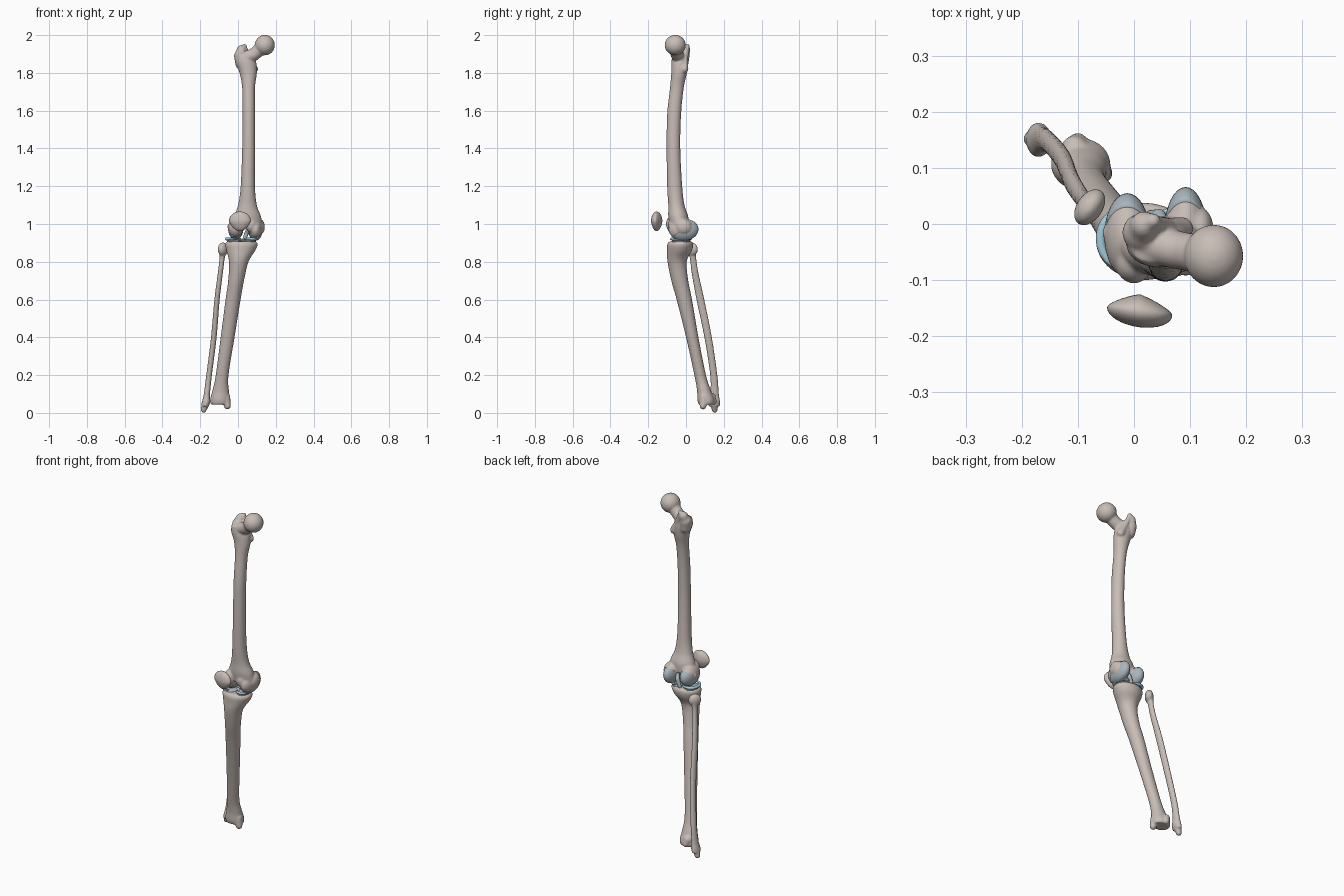
import bpy, bmesh, math
from mathutils import Vector, Matrix


def material(name, rgb):
    m = bpy.data.materials.new(name)
    m.diffuse_color = (*rgb, 1)
    return m


BONE = material("bone", (0.58, 0.51, 0.47))
CARTILAGE = material("cartilage", (0.40, 0.47, 0.51))
MENISCUS = material("meniscus", (0.36, 0.60, 0.70))


def blob(bm, centre, radii, yaw=0, tilt=0):
    """Ellipsoid, turned about z (yaw) and x (tilt), in degrees."""
    mat = (Matrix.Translation(centre) @ Matrix.Rotation(math.radians(yaw), 4, 'Z')
           @ Matrix.Rotation(math.radians(tilt), 4, 'X') @ Matrix.Diagonal((*radii, 1)))
    return bmesh.ops.create_uvsphere(bm, u_segments=32, v_segments=20, radius=1, matrix=mat)["verts"]


def chain(bm, *balls):
    """Tapered capsules running through (x, y, z, r) balls."""
    for a, b in zip(balls, balls[1:]):
        pa, pb = Vector(a[:3]), Vector(b[:3])
        turn = (pb - pa).to_track_quat('Z', 'Y')
        for v in bmesh.ops.create_uvsphere(bm, u_segments=24, v_segments=16, radius=1)["verts"]:
            upper = v.co.z > -0.01
            v.co = (pb if upper else pa) + (turn @ v.co) * (b[3] if upper else a[3])


def loft(bm, sections, sides=28, steps=6):
    """Smooth shaft through (z, x_min, x_max, y_min, y_max) sections."""
    s = [Vector(p) for p in sections]
    rows = []
    for i in range(len(s) - 1):
        p0, p1, p2, p3 = s[max(i - 1, 0)], s[i], s[i + 1], s[min(i + 2, len(s) - 1)]
        for k in range(steps + (i == len(s) - 2)):
            t = k / steps
            rows.append(0.5 * (2 * p1 + (p2 - p0) * t + (2 * p0 - 5 * p1 + 4 * p2 - p3) * t * t
                               + (3 * p1 - p0 - 3 * p2 + p3) * t ** 3))
    rings = []
    for z, xa, xb, ya, yb in rows:
        rings.append([bm.verts.new(((xa + xb) / 2 + (xb - xa) / 2 * math.cos(a),
                                    (ya + yb) / 2 + (yb - ya) / 2 * math.sin(a), z))
                      for a in (2 * math.pi * j / sides for j in range(sides))])
    for a, b in zip(rings, rings[1:]):
        for j in range(sides):
            n = (j + 1) % sides
            bm.faces.new((a[j], b[j], b[n], a[n]))
    bm.faces.new(rings[0])
    bm.faces.new(rings[-1][::-1])


def finish(bm, name, mat, voxel=0.005, smooth=6):
    """Fuse the overlapping volumes into one smooth skin."""
    bmesh.ops.recalc_face_normals(bm, faces=bm.faces[:])
    me = bpy.data.meshes.new(name)
    bm.to_mesh(me)
    bm.free()
    ob = bpy.data.objects.new(name, me)
    bpy.context.collection.objects.link(ob)
    me.materials.append(mat)
    if voxel:
        r = ob.modifiers.new("fuse", 'REMESH')
        r.mode, r.voxel_size, r.use_smooth_shade = 'VOXEL', voxel, True
        sm = ob.modifiers.new("soften", 'SMOOTH')
        sm.factor, sm.iterations = 0.5, smooth
    for p in me.polygons:
        p.use_smooth = True
    return ob


# Femur: shaft, head, neck, trochanters and condyles
bm = bmesh.new()
loft(bm, [(1.90, -0.008, 0.065, -0.07, 0.0), (1.86, -0.014, 0.095, -0.077, 0.01),
          (1.80, 0.008, 0.10, -0.078, 0.005), (1.72, 0.022, 0.09, -0.085, -0.012),
          (1.58, 0.024, 0.09, -0.10, -0.026), (1.40, 0.022, 0.09, -0.103, -0.03),
          (1.20, 0.014, 0.09, -0.10, -0.02), (1.10, 0.0, 0.10, -0.094, -0.008),
          (1.04, -0.022, 0.122, -0.094, 0.012), (0.985, -0.035, 0.13, -0.085, 0.012)])
blob(bm, (0.142, -0.057, 1.947), (0.053, 0.056, 0.054))
chain(bm, (0.03, -0.035, 1.875, 0.036), (0.085, -0.048, 1.898, 0.034), (0.14, -0.057, 1.945, 0.037))
chain(bm, (0.018, -0.02, 1.85, 0.033), (0.013, -0.015, 1.89, 0.034),
      (0.018, -0.002, 1.922, 0.025), (0.034, 0.006, 1.94, 0.014))
chain(bm, (0.034, 0.004, 1.935, 0.013), (0.06, -0.005, 1.87, 0.016), (0.085, -0.008, 1.82, 0.021))
LATERAL = ((-0.012, -0.022, 0.977), (0.041, 0.074, 0.056))
MEDIAL = ((0.092, -0.015, 0.972), (0.038, 0.078, 0.058))
for centre, radii in (LATERAL, MEDIAL):
    blob(bm, centre, radii)
blob(bm, (0.0, -0.072, 1.0), (0.032, 0.034, 0.045))
blob(bm, (0.07, -0.063, 0.995), (0.032, 0.032, 0.04))
blob(bm, (0.118, -0.012, 0.985), (0.024, 0.042, 0.04))
chain(bm, (0.115, -0.015, 0.975, 0.022), (0.128, -0.015, 0.975, 0.014))
chain(bm, (-0.03, -0.02, 0.985, 0.025), (-0.043, -0.015, 0.985, 0.014))
finish(bm, "femur", BONE)

# Patella: flat ellipsoid tapering to a lower point
bm = bmesh.new()
for v in blob(bm, (0, 0, 0), (0.058, 0.028, 0.052)):
    low = max(0.0, -v.co.z / 0.052)
    v.co.x *= 1 - 0.3 * low
    v.co.y *= 1 - 0.2 * low
    if v.co.y > 0:
        v.co.y *= 1.1 - 0.5 * abs(v.co.x) / 0.058
    v.co += Vector((0.01, -0.156 - 0.12 * v.co.x, 1.014))
finish(bm, "patella", BONE, voxel=0)

# Tibia: plateau, shaft, front tuberosity and inner ankle
bm = bmesh.new()
loft(bm, [(0.908, -0.058, 0.095, -0.088, 0.03), (0.893, -0.068, 0.105, -0.099, 0.038),
          (0.86, -0.062, 0.092, -0.10, 0.032), (0.80, -0.048, 0.056, -0.098, 0.004),
          (0.70, -0.052, 0.032, -0.078, 0.012), (0.60, -0.066, 0.014, -0.05, 0.032),
          (0.40, -0.092, -0.018, 0.0, 0.066), (0.20, -0.118, -0.05, 0.044, 0.106),
          (0.12, -0.135, -0.048, 0.058, 0.132), (0.07, -0.148, -0.042, 0.06, 0.152),
          (0.045, -0.145, -0.045, 0.066, 0.15)])
chain(bm, (-0.008, -0.07, 0.85, 0.028), (-0.008, -0.073, 0.80, 0.024), (-0.012, -0.055, 0.74, 0.02))
chain(bm, (-0.065, 0.095, 0.08, 0.026), (-0.056, 0.09, 0.036, 0.018))
chain(bm, (-0.105, 0.135, 0.08, 0.026), (-0.1, 0.145, 0.06, 0.018))
for x in (0.012, 0.035):
    chain(bm, (x, -0.02, 0.89, 0.02), (x, -0.02, 0.915, 0.008))
finish(bm, "tibia", BONE)

# Fibula: head, slim shaft and outer ankle
bm = bmesh.new()
loft(bm, [(0.86, -0.10, -0.06, 0.008, 0.055), (0.82, -0.098, -0.07, 0.02, 0.054),
          (0.74, -0.107, -0.08, 0.03, 0.066), (0.60, -0.125, -0.097, 0.055, 0.097),
          (0.40, -0.143, -0.113, 0.097, 0.137), (0.20, -0.168, -0.138, 0.128, 0.166),
          (0.10, -0.181, -0.148, 0.128, 0.174), (0.06, -0.19, -0.147, 0.12, 0.18),
          (0.035, -0.192, -0.155, 0.12, 0.18)])
blob(bm, (-0.079, 0.03, 0.866), (0.023, 0.036, 0.036), yaw=-35, tilt=15)
chain(bm, (-0.173, 0.15, 0.045, 0.022), (-0.182, 0.152, 0.016, 0.015))
finish(bm, "fibula", BONE, voxel=0.004, smooth=4)

# Femoral cartilage: lower rear caps over both condyles
for side, (centre, radii) in (("lateral", LATERAL), ("medial", MEDIAL)):
    bm = bmesh.new()
    blob(bm, centre, [r + 0.003 for r in (radii[0] * 0.93, *radii[1:])])
    cut = bmesh.ops.bisect_plane(bm, geom=bm.verts[:] + bm.edges[:] + bm.faces[:], plane_co=centre,
                                 plane_no=(0, -0.6, 0.8), clear_outer=True)
    bmesh.ops.holes_fill(bm, edges=[e for e in bm.edges if e.is_boundary])
    finish(bm, side + "_femoral_cartilage", CARTILAGE, voxel=0)

# Tibial cartilage pads and C-shaped menisci
for side, x, y, rx, ry, opening in (("lateral", -0.018, -0.027, 0.042, 0.05, 0),
                                    ("medial", 0.06, -0.027, 0.036, 0.05, 180)):
    bm = bmesh.new()
    blob(bm, (x, y, 0.908), (rx * 0.95, ry, 0.011))
    finish(bm, side + "_tibial_cartilage", CARTILAGE, voxel=0)
    bm = bmesh.new()
    balls = []
    for i in range(15):
        a = math.radians(opening + 40 + i * 20 * 6 / 7)
        r = 0.005 + 0.004 * math.sin(math.pi * i / 14)
        balls.append((x + rx * math.cos(a), y + ry * math.sin(a), 0.921, r))
    chain(bm, *balls)
    finish(bm, side + "_meniscus", MENISCUS, voxel=0.003, smooth=3)

# Cartilage strip in the notch at the back of the knee
bm = bmesh.new()
chain(bm, (0.03, 0.015, 0.91, 0.01), (0.045, 0.015, 0.95, 0.012), (0.055, 0.0, 0.98, 0.01))
finish(bm, "notch_cartilage", CARTILAGE, voxel=0.003, smooth=3)
